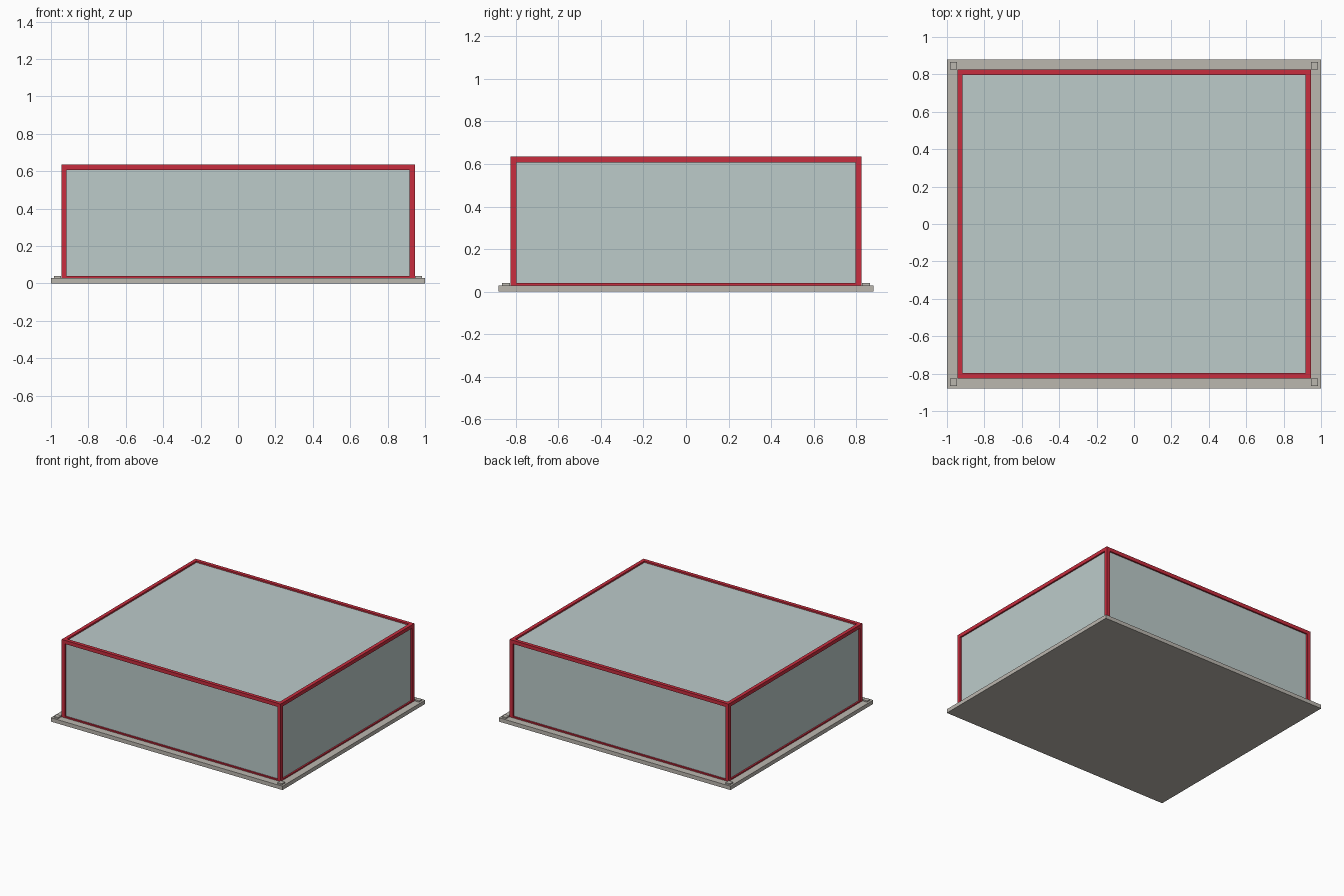
import bpy
from itertools import product

default_cube = bpy.data.objects.get("Cube")
if default_cube:
    bpy.data.objects.remove(default_cube, do_unlink=True)


def make_material(name, rgb):
    # sRGB bytes to linear
    linear = [((c / 255 + 0.055) / 1.055) ** 2.4 for c in rgb]
    mat = bpy.data.materials.new(name)
    mat.use_nodes = True
    mat.diffuse_color = (*linear, 1)
    mat.node_tree.nodes["Principled BSDF"].inputs["Base Color"].default_value = (*linear, 1)
    return mat


def box(name, low, high, mat):
    bpy.ops.mesh.primitive_cube_add(size=1)
    obj = bpy.context.object
    obj.name = name
    for v in obj.data.vertices:
        v.co = [h if c > 0 else l for c, l, h in zip(v.co, low, high)]
    obj.data.materials.append(mat)
    return obj


stone = make_material("warm grey stone", (187, 183, 175))
red = make_material("red frame", (200, 45, 62))
glass = make_material("pale grey green panel", (188, 203, 202))

BASE_X, BASE_Y, BASE_TOP = 1.0, 0.88, 0.03
X, Y, TOP = 0.945, 0.825, 0.635
BAR = 0.028
SILL_TOP = 0.04
RECESS = 0.012

# Base slab
box("base_slab", (-BASE_X, -BASE_Y, 0), (BASE_X, BASE_Y, BASE_TOP), stone)

# Enclosed panel body, set back behind the frame
box("panel_body", (RECESS - X, RECESS - Y, BASE_TOP),
    (X - RECESS, Y - RECESS, TOP - RECESS), glass)

# Corner posts and small base pads
for sx, sy in product((-1, 1), repeat=2):
    side = f"{'left' if sx > 0 else 'right'}_{'back' if sy > 0 else 'front'}"
    for name, x, y, size, top, mat in (
            ("corner_post", X, Y, BAR, TOP - BAR, red),
            ("base_pad", 0.985, 0.865, 0.038, SILL_TOP, stone)):
        xs = sorted((sx * x, sx * (x - size)))
        ys = sorted((sy * y, sy * (y - size)))
        box(f"{side}_{name}", (xs[0], ys[0], BASE_TOP), (xs[1], ys[1], top), mat)

# Top and bottom rails on all four sides
for level, low, high in (("top", TOP - BAR, TOP), ("bottom", BASE_TOP, SILL_TOP)):
    inset = 0 if level == "top" else BAR
    for s in (-1, 1):
        ys = sorted((s * Y, s * (Y - BAR)))
        box(f"{'back' if s > 0 else 'front'}_{level}_rail",
            (inset - X, ys[0], low), (X - inset, ys[1], high), red)
        xs = sorted((s * X, s * (X - BAR)))
        box(f"{'left' if s > 0 else 'right'}_{level}_rail",
            (xs[0], BAR - Y, low), (xs[1], Y - BAR, high), red)
